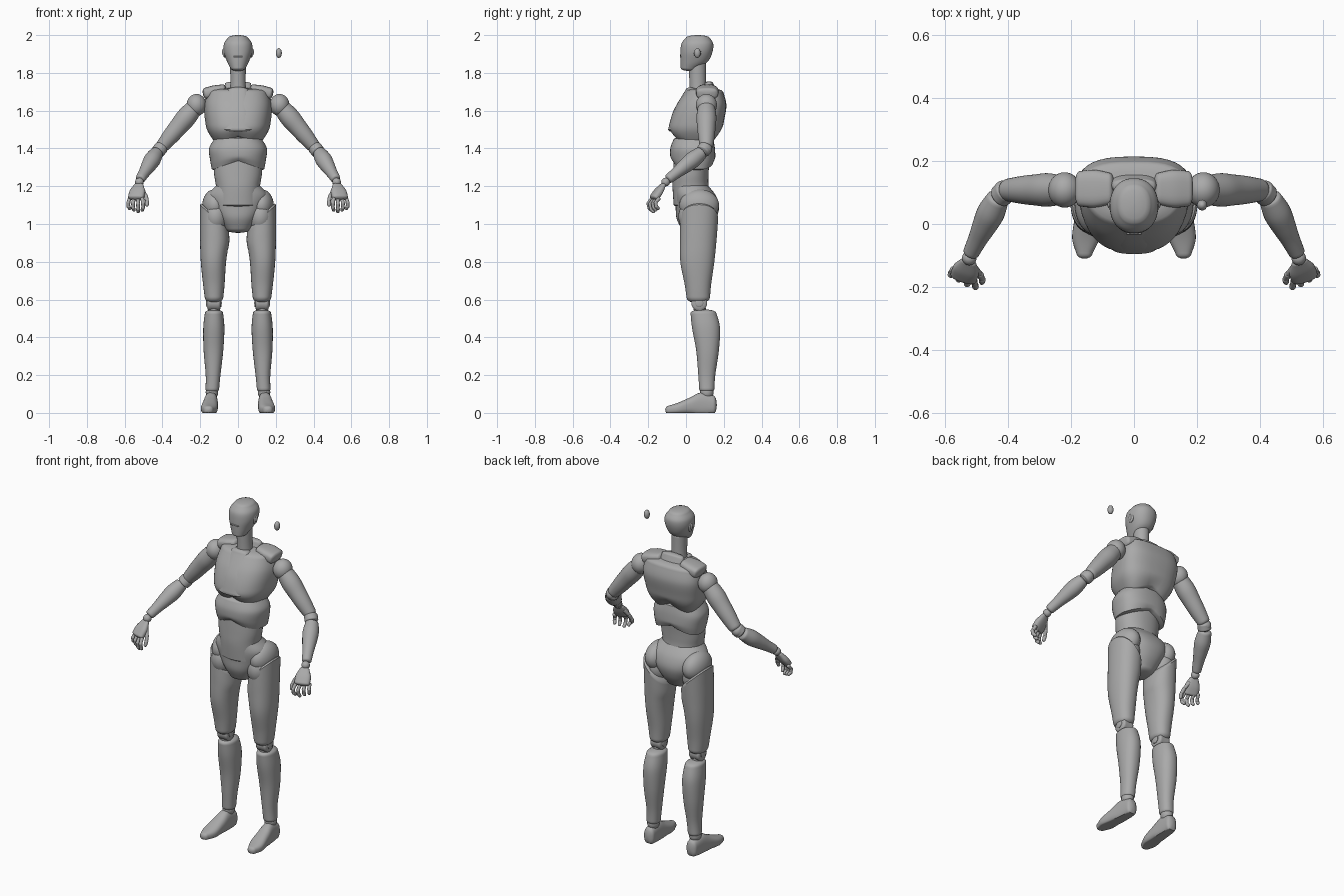
import bpy
import bmesh
from math import sin, cos, pi, radians, copysign
from mathutils import Matrix, Vector

default_cube = bpy.data.objects.get("Cube")
if default_cube:
    bpy.data.objects.remove(default_cube, do_unlink=True)

# One flat colour for the whole figure
grey = bpy.data.materials.new("neutral grey")
grey.use_nodes = True
colour = (.4, .4, .4, 1)
grey.diffuse_color = colour
for node in grey.node_tree.nodes:
    if node.type == "BSDF_PRINCIPLED":
        node.inputs["Base Color"].default_value = colour


def finish(name, bm, mirror):
    """Turn a bmesh into a smooth object, optionally mirrored across x."""
    bmesh.ops.recalc_face_normals(bm, faces=bm.faces[:])
    mesh = bpy.data.meshes.new(name)
    bm.to_mesh(mesh)
    bm.free()
    mesh.materials.append(grey)
    mesh.shade_smooth()
    mesh.set_sharp_from_angle(angle=radians(45))
    obj = bpy.data.objects.new(name, mesh)
    bpy.context.scene.collection.objects.link(obj)
    if mirror:
        modifier = obj.modifiers.new("Mirror", "MIRROR")
        modifier.use_mirror_merge = False
    return obj


def smooth_rows(rows, steps):
    """Pass a smooth curve through the given cross-section rows."""
    result = []
    last = len(rows) - 1
    for i in range(last):
        before, start = rows[max(i - 1, 0)], rows[i]
        end, after = rows[i + 1], rows[min(i + 2, last)]
        for step in range(steps):
            t = step / steps
            result.append(tuple(
                b + t * (c - a) / 2
                + t * t * (a - 5 * b / 2 + 2 * c - d / 2)
                + t * t * t * (3 * (b - c) + d - a) / 2
                for a, b, c, d in zip(before, start, end, after)))
    result.append(tuple(rows[last]))
    return result


def dome_rows(row, sign, dome):
    """Shrinking rows that round off one end."""
    z, x, y, width, depth = row
    return [(z + sign * dome * sin(a), x, y, width * cos(a), depth * cos(a))
            for a in (.4, .8, 1.2, 1.53)]


def loft(name, rows, dome=.015, power=2, taper=0, place=None,
         mirror=False, sides=40, steps=6):
    """Skin rows of (height, x, y, half width, half depth)."""
    rows = smooth_rows(rows, steps)
    rows = (dome_rows(rows[0], -1, dome)[::-1] + rows
            + dome_rows(rows[-1], 1, dome))
    bm = bmesh.new()
    rings = []
    for z, x, y, width, depth in rows:
        ring = []
        for k in range(sides):
            angle = 2 * pi * k / sides
            u, v = (copysign(abs(w) ** (2 / power), w)
                    for w in (cos(angle), sin(angle)))
            point = Vector((x + width * u * (1 + taper * v), y + depth * v, z))
            ring.append(bm.verts.new(place(point) if place else point))
        rings.append(ring)
    for low, high in zip(rings, rings[1:]):
        for k in range(sides):
            n = (k + 1) % sides
            bm.faces.new((low[k], low[n], high[n], high[k]))
    bm.faces.new(rings[0][::-1])
    bm.faces.new(rings[-1])
    return finish(name, bm, mirror)


def limb(name, start, end, radii, flat=1, dome=.01, power=2,
         mirror=True, sides=28):
    """Straight tapered part between two points, radii evenly spaced."""
    start, end = Vector(start), Vector(end)
    axis = end - start
    turn = axis.to_track_quat("Z", "Y").to_matrix().to_4x4()
    matrix = Matrix.Translation(start) @ turn
    gap = axis.length / (len(radii) - 1)
    rows = [(i * gap, 0, 0, r, r * flat) for i, r in enumerate(radii)]
    return loft(name, rows, dome, power, place=lambda p: matrix @ p,
                mirror=mirror, sides=sides, steps=5)


def ball(name, centre, radii, mirror=True):
    bm = bmesh.new()
    bmesh.ops.create_uvsphere(
        bm, u_segments=32, v_segments=18, radius=1,
        matrix=Matrix.Translation(centre) @ Matrix.Diagonal((*radii, 1)))
    return finish(name, bm, mirror)


def arch(top, fade, height, width):
    """Raise the middle of a part's lower edge."""
    def place(p):
        weight = min(max((top - p.z) / fade, 0), 1)
        p.z += weight * height * max(0, 1 - abs(p.x) / width)
        return p
    return place


# Head, face line, ears and neck
loft("head", [(1.825, 0, .018, .04, .046), (1.86, 0, .043, .058, .073),
              (1.91, 0, .055, .075, .085), (1.955, 0, .06, .074, .084),
              (1.985, 0, .062, .054, .064)], power=2.2, dome=.015)
limb("mouth_slot", (-.022, -.029, 1.885), (.022, -.029, 1.885),
     (.004, .004), dome=.003, mirror=False)
ball("ear_discs", (.071, .06, 1.91), (.009, .02, .03))
ball("ear_hubs", (.077, .06, 1.91), (.007, .01, .018))
ball("loose_ear", (.216, .06, 1.905), (.016, .017, .026), mirror=False)
loft("neck", [(1.66, 0, .065, .046, .046), (1.75, 0, .062, .041, .044),
              (1.85, 0, .06, .042, .046)])
loft("back_collar", [(1.68, 0, .125, .085, .045),
                     (1.745, 0, .122, .068, .022)], power=2.6, dome=.01)

# Rib cage with raised breastplate and shoulder pads
loft("chest", [(1.42, 0, .05, .11, .105), (1.49, 0, .05, .156, .138),
               (1.55, 0, .06, .17, .142), (1.63, 0, .082, .175, .132),
               (1.7, 0, .097, .158, .1)],
     power=2.7, taper=.14, dome=.02, place=arch(1.52, .12, .06, .12))
loft("breastplate", [(1.5, 0, -.055, .08, .04), (1.6, 0, -.026, .07, .04),
                     (1.71, 0, .03, .055, .032)],
     power=2.8, dome=.015)
limb("shoulder_pads", (.075, .112, 1.712), (.172, .112, 1.69),
     (.05, .06, .056), flat=.55, power=3, dome=.014)

# Waist section
loft("lower_ribs", [(1.29, 0, .04, .138, .105), (1.34, 0, .037, .147, .118),
                    (1.4, 0, .035, .152, .118), (1.45, 0, .04, .125, .105)],
     power=2.4, taper=.08, dome=.012, place=arch(1.36, .07, .045, .13))
loft("abdomen", [(1.1, 0, .04, .12, .105), (1.19, 0, .025, .116, .096),
                 (1.26, 0, .025, .126, .094), (1.34, 0, .03, .13, .095)],
     power=2.2)

# Pelvis and hip joints
loft("pelvis", [(.975, 0, .05, .07, .075), (1.03, 0, .055, .105, .105),
                (1.09, 0, .06, .14, .115), (1.15, 0, .05, .158, .108),
                (1.2, 0, .03, .12, .09)], power=2.3, dome=.022)
ball("hip_balls", (.118, .06, 1.04), (.073, .1, .1))
ball("hip_rims", (.123, .07, 1.1), (.066, .105, .084))


def slant_hip(p):
    # The thigh rim climbs toward the outside
    weight = min(max((p.z - .86) / .17, 0), 1)
    p.z += weight * .95 * (p.x - .125)
    return p


# Legs
loft("thighs", [(.61, .127, .065, .049, .062), (.68, .128, .063, .057, .07),
                (.8, .13, .06, .067, .09), (.92, .124, .065, .077, .097),
                (1.03, .124, .07, .077, .1)],
     power=2.2, dome=.03, place=slant_hip, mirror=True)
limb("knee_barrels", (.1, .07, .582), (.155, .07, .582), (.042, .042))
limb("knee_caps", (.09, .07, .582), (.165, .07, .582), (.022, .022), dome=.004)
limb("knee_posts", (.128, .075, .51), (.128, .068, .64), (.032, .032))
loft("shins", [(.125, .136, .11, .036, .04), (.2, .132, .11, .039, .045),
               (.33, .13, .114, .052, .06), (.45, .128, .106, .056, .074),
               (.53, .127, .092, .048, .068)],
     power=2.2, dome=.018, mirror=True)
ball("ankle_balls", (.138, .11, .11), (.033, .036, .04))


def lay_flat(p):
    # Run the sections heel to toe and press the sole flat
    return Vector((p.x, p.z, max(p.y, 0)))


loft("feet", [(-.092, .157, .016, .026, .022), (-.045, .153, .022, .043, .031),
              (.02, .147, .036, .041, .045), (.08, .143, .045, .036, .063),
              (.145, .14, .042, .032, .05)],
     power=2.5, dome=.018, place=lay_flat, mirror=True)

# Arms
ball("shoulder_balls", (.22, .108, 1.63), (.052, .056, .058))
limb("upper_arms", (.232, .108, 1.615), (.398, .108, 1.415),
     (.046, .053, .049, .044, .036), dome=.02)
ball("elbow_balls", (.414, .1, 1.397), (.034, .038, .034))
limb("elbow_bands", (.406, .104, 1.405), (.422, .09, 1.385), (.037, .037))
limb("forearms", (.432, .08, 1.375), (.516, -.09, 1.24),
     (.036, .044, .039, .031, .026), dome=.012)
ball("wrist_balls", (.522, -.108, 1.222), (.023, .023, .023))

# Hands: palm, then jointed fingers and thumb
limb("palms", (.525, -.122, 1.205), (.54, -.168, 1.14),
     (.026, .042, .043), flat=.48, power=2.6, dome=.012)


def digit(name, joints, radius):
    joints = [Vector(j) for j in joints]
    for part, start, end in zip(("base", "middle", "tip"), joints, joints[1:]):
        limb(f"{name}_{part}", start, end, (radius, radius * .85),
             dome=radius * .7, sides=14)


for i, finger in enumerate(("index", "long", "ring", "little")):
    root = Vector((.507 + .022 * i, -.18 + .012 * i, 1.135))
    reach = 1 - .12 * abs(i - 1)
    spread = .005 * (i - 1)
    digit(f"{finger}_fingers",
          [root,
           root + reach * Vector((spread, -.022, -.028)),
           root + reach * Vector((spread, -.018, -.054)),
           root + reach * Vector((0, -.004, -.07))], .0105)
digit("thumbs", [(.505, -.14, 1.18), (.488, -.16, 1.148),
                 (.481, -.176, 1.12), (.482, -.184, 1.1)], .011)
